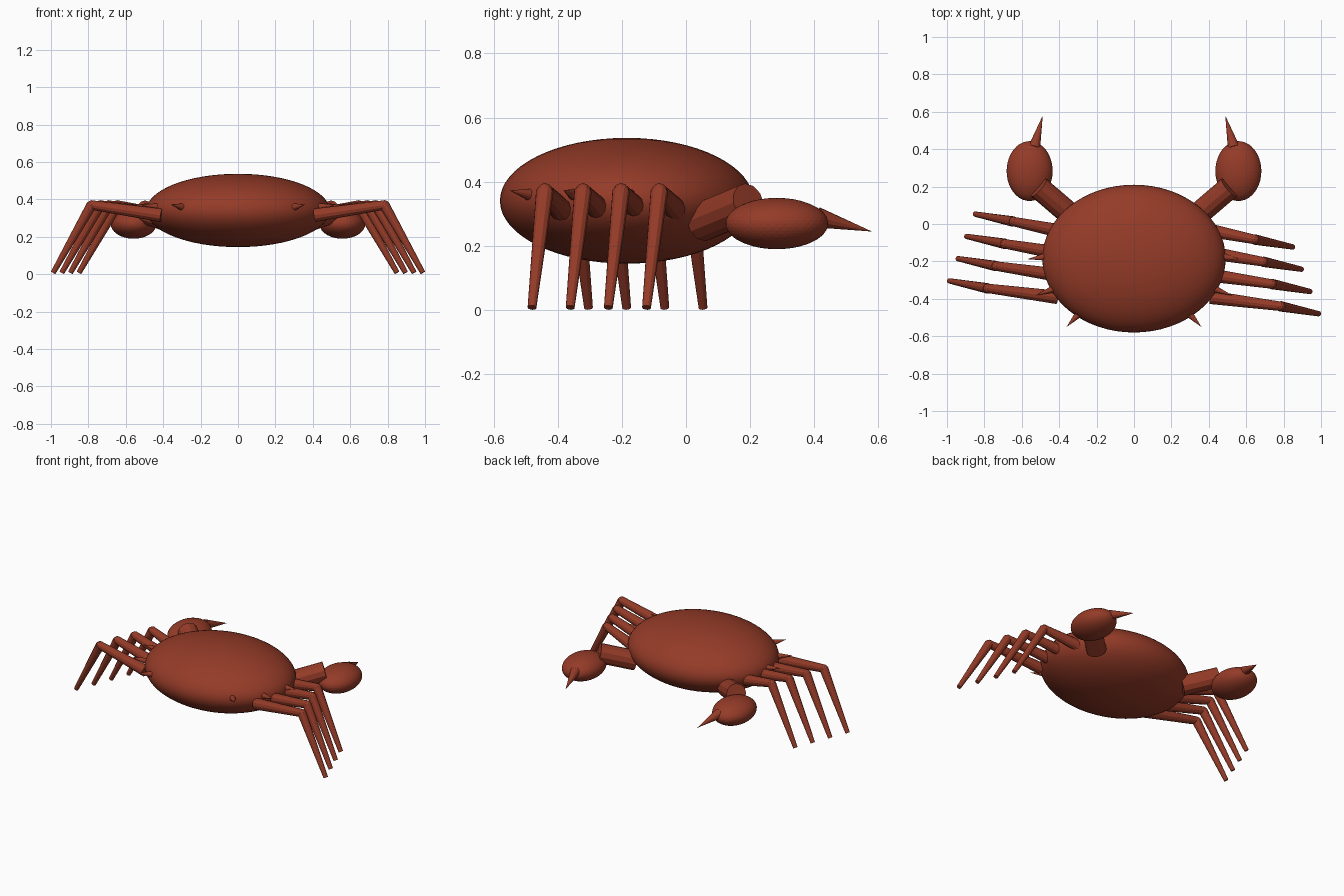
import bpy
from mathutils import Vector

cube = bpy.data.objects.get("Cube")
if cube:
    bpy.data.objects.remove(cube, do_unlink=True)

shell = bpy.data.materials.new("rust_red_shell")
shell.use_nodes = True
colour = (0.30, 0.044, 0.021, 1)
shell.diffuse_color = colour
shell.node_tree.nodes["Principled BSDF"].inputs["Base Color"].default_value = colour


def finish(name):
    obj = bpy.context.object
    obj.name = name
    obj.data.materials.append(shell)
    return obj


def limb(name, start, end, r1, r2, sides=12):
    """Tapered rod or spike between two points."""
    start, end = Vector(start), Vector(end)
    axis = end - start
    bpy.ops.mesh.primitive_cone_add(
        vertices=sides, radius1=r1, radius2=r2, depth=axis.length,
        location=(start + end) / 2,
        rotation=axis.to_track_quat('Z', 'Y').to_euler())
    return finish(name)


# Body
bpy.ops.mesh.primitive_uv_sphere_add(segments=64, ring_count=32, radius=1,
                                     location=(0, -0.185, 0.341))
body = finish("body")
body.scale = (0.49, 0.395, 0.196)
bpy.ops.object.shade_smooth()

for side, s in (("left", 1), ("right", -1)):
    # Arm, claw and pincer tip
    limb(f"{side}_arm", (s * 0.34, 0.05, 0.275), (s * 0.51, 0.195, 0.335), 0.062, 0.062)
    bpy.ops.mesh.primitive_ico_sphere_add(subdivisions=4, radius=1,
                                          location=(s * 0.558, 0.283, 0.27))
    finish(f"{side}_claw").scale = (0.123, 0.16, 0.08)
    limb(f"{side}_pincer", (s * 0.533, 0.41, 0.289), (s * 0.488, 0.58, 0.245), 0.032, 0)

    # Legs sweep back on the left and forward on the right
    for i in range(4):
        y = -0.035 - 0.119 * i
        foot_x = 0.85 + 0.046 * i
        hip = (s * 0.41, y, 0.315)
        knee = (s * (foot_x - 0.205), y - s * 0.048, 0.37)
        foot = (s * foot_x, y - s * 0.088, 0.008)
        limb(f"{side}_upper_leg_{i + 1}", hip, knee, 0.036, 0.025)
        limb(f"{side}_lower_leg_{i + 1}", knee, foot, 0.028, 0.014)
        bpy.ops.mesh.primitive_ico_sphere_add(subdivisions=2, radius=0.026, location=knee)
        finish(f"{side}_knee_{i + 1}")

    # Shell spines
    spines = [((0.295, -0.48), (0.36, -0.55)),
              ((0.425, -0.345), (0.525, -0.382)),
              ((0.47, -0.175), (0.57, -0.188))]
    for n, (base, tip) in enumerate(spines):
        limb(f"{side}_spine_{n + 1}", (s * base[0], base[1], 0.358),
             (s * tip[0], tip[1], 0.373), 0.021, 0)
